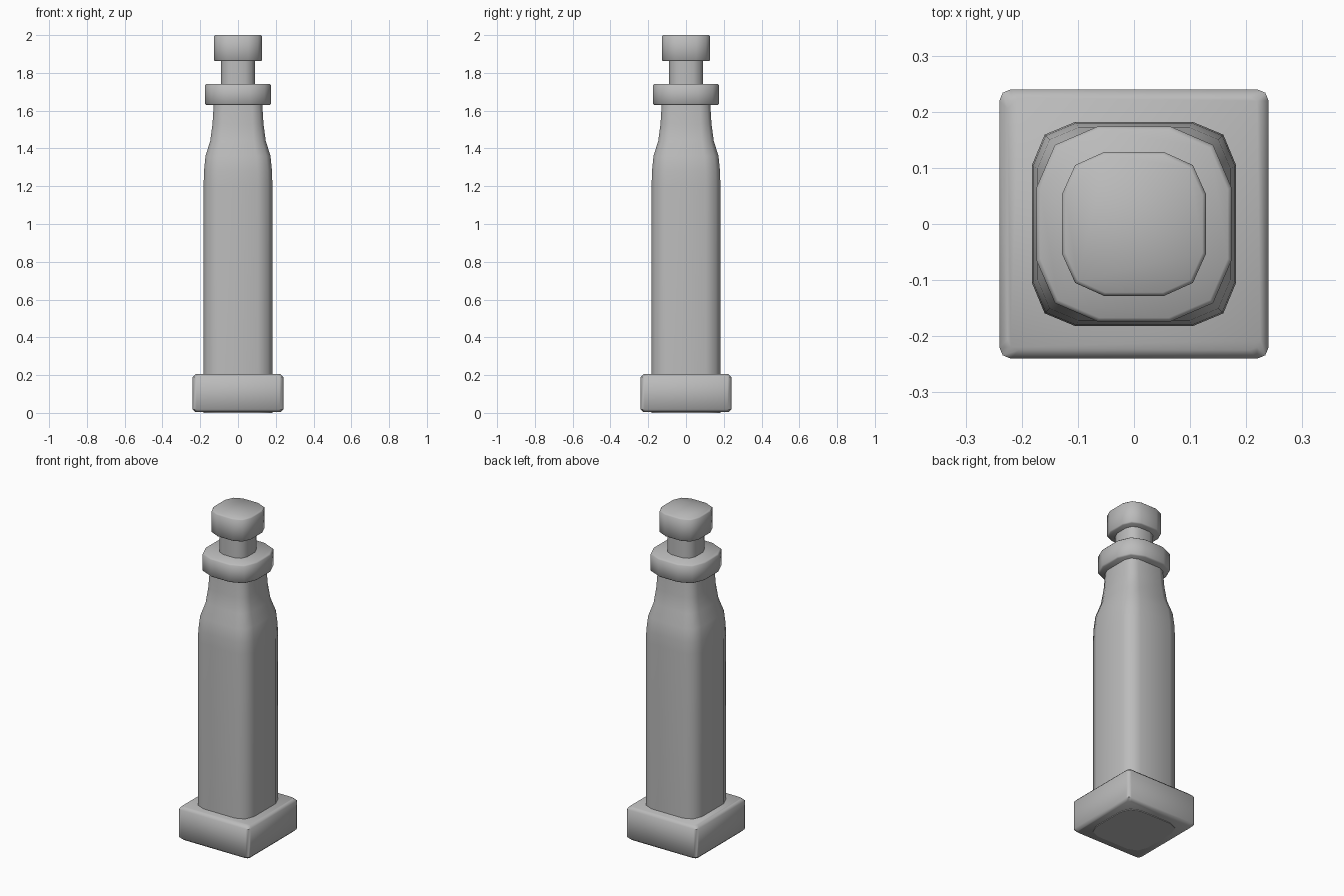
import bpy, bmesh, math

cube = bpy.data.objects.get("Cube")
if cube:
    bpy.data.objects.remove(cube, do_unlink=True)

grey = bpy.data.materials.new("stone grey")
grey.use_nodes = True
colour = (0.5, 0.5, 0.5, 1)
grey.diffuse_color = colour
grey.node_tree.nodes["Principled BSDF"].inputs["Base Color"].default_value = colour


def ring(bm, half, flat, mid, z):
    """Twelve-sided rounded square: half width, half flat side, corner point."""
    verts = []
    for q in range(4):
        c, s = round(math.cos(q * math.pi / 2)), round(math.sin(q * math.pi / 2))
        for x, y in ((half, flat), (mid, mid), (flat, half)):
            verts.append(bm.verts.new((x * c - y * s, x * s + y * c, z)))
    return verts


def loft(name, profile, flat, mid):
    """Stack of rings from (half width, height) pairs; flat and mid are ratios."""
    bm = bmesh.new()
    rings = [ring(bm, w, w * flat, w * mid, z) for w, z in profile]
    for low, high in zip(rings, rings[1:]):
        for i in range(12):
            j = (i + 1) % 12
            bm.faces.new((low[i], low[j], high[j], high[i]))
    bm.faces.new(rings[0][::-1])
    bm.faces.new(rings[-1])
    mesh = bpy.data.meshes.new(name)
    bm.to_mesh(mesh)
    bm.free()
    mesh.materials.append(grey)
    obj = bpy.data.objects.new(name, mesh)
    bpy.context.collection.objects.link(obj)
    bpy.ops.object.select_all(action='DESELECT')
    obj.select_set(True)
    bpy.context.view_layer.objects.active = obj
    bpy.ops.object.shade_smooth_by_angle(angle=math.radians(50))
    return obj


def slab(name, half, low, high, flat, mid, edge):
    """Block with softened top and bottom rims."""
    return loft(name, [(half - edge, low), (half, low + edge),
                       (half, high - edge), (half - edge, high)], flat, mid)


# Square plinth
slab("base", 0.24, 0.004, 0.205, 0.915, 0.975, 0.015)

# Shaft with its shoulder and tapering neck
loft("body", [(0.182, 0), (0.182, 1.21), (0.18, 1.28), (0.172, 1.36),
              (0.147, 1.44), (0.135, 1.53), (0.128, 1.64)], 0.575, 0.875)

# Collar, narrow stem and cap
slab("collar", 0.174, 1.63, 1.742, 0.37, 0.81, 0.007)
loft("stem", [(0.089, 1.73), (0.089, 1.87)], 0.42, 0.82)
slab("cap", 0.128, 1.862, 2.0, 0.42, 0.82, 0.006)
